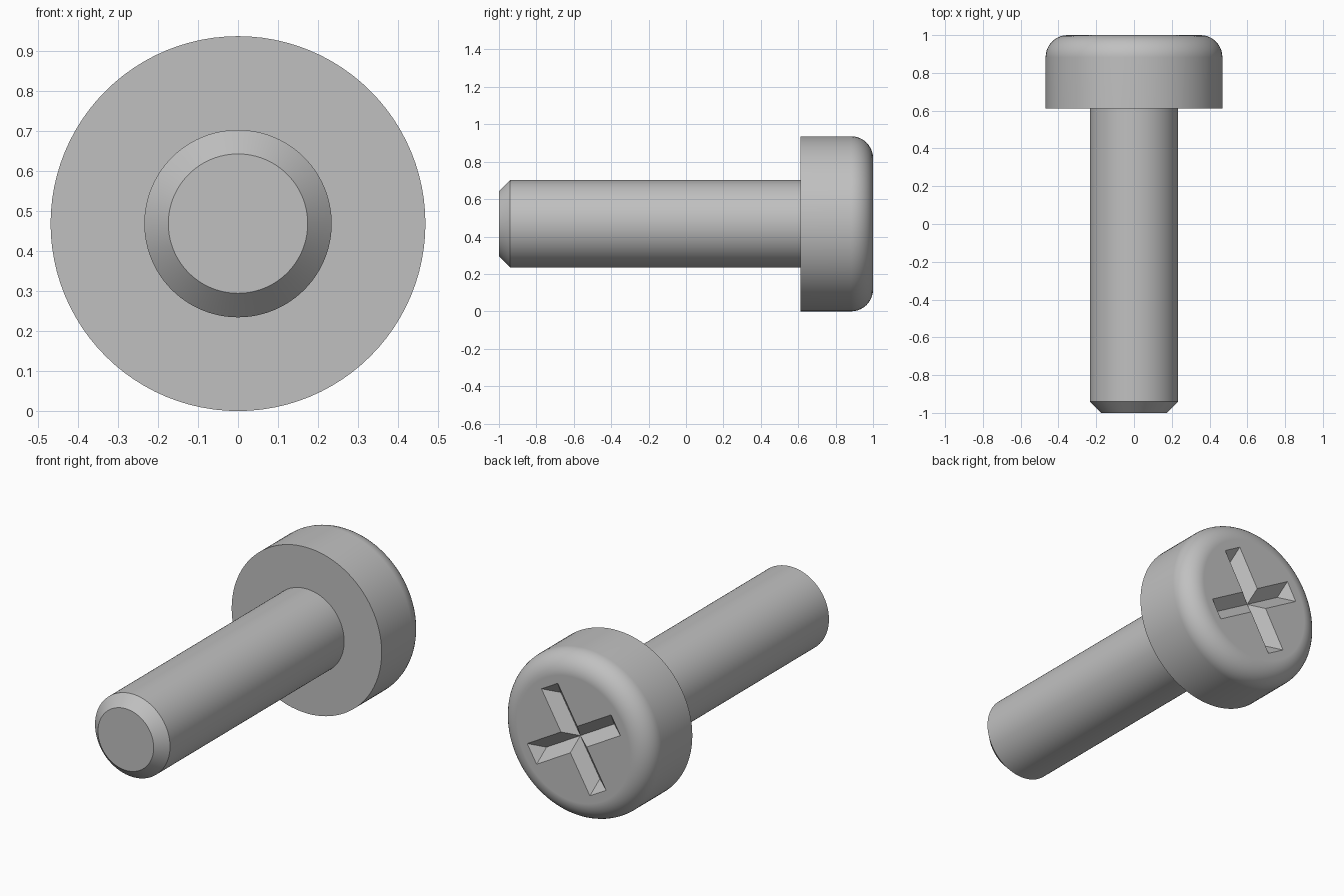
import bpy, bmesh
from math import pi, sin, cos, radians
from mathutils import Matrix, Vector

if "Cube" in bpy.data.objects:
    bpy.data.objects.remove(bpy.data.objects["Cube"], do_unlink=True)

R = 0.468            # head radius, also the height of the axis
SHAFT = R / 2        # shaft radius
FILLET = R / 4       # rounding of the head rim
UNDER = 0.612        # underside of the head along y
SLOT = 0.0585        # half width and depth of the recess
ARM = 0.302          # half length of a recess arm

steel = bpy.data.materials.new("steel grey")
steel.use_nodes = True
grey = (0.53, 0.53, 0.53, 1)
steel.diffuse_color = grey
steel.node_tree.nodes["Principled BSDF"].inputs["Base Color"].default_value = grey


def add_object(name, bm):
    bmesh.ops.recalc_face_normals(bm, faces=bm.faces)
    mesh = bpy.data.meshes.new(name)
    bm.to_mesh(mesh)
    bm.free()
    mesh.materials.append(steel)
    obj = bpy.data.objects.new(name, mesh)
    obj.location.z = R
    bpy.context.collection.objects.link(obj)
    return obj


def turned(name, profile, steps=96):
    """Revolve (radius, y) points around the y axis and cap both ends."""
    bm = bmesh.new()
    verts = [bm.verts.new((r, y, 0)) for r, y in profile]
    edges = [bm.edges.new(pair) for pair in zip(verts, verts[1:])]
    bmesh.ops.spin(bm, geom=verts + edges, cent=(0, 0, 0), axis=(0, 1, 0),
                   angle=2 * pi, steps=steps)
    bmesh.ops.remove_doubles(bm, verts=bm.verts, dist=0.0001)
    bmesh.ops.holes_fill(bm, edges=[e for e in bm.edges if e.is_boundary], sides=0)
    return add_object(name, bm)


def recess_cutter(name, turn):
    """V-shaped groove with sloped ends, lying on the top of the head."""
    rise = 0.05
    bm = bmesh.new()
    for sx in (-1, 1):
        bm.verts.new((sx * (ARM - SLOT), 1 - SLOT, 0))
        for sz in (-1, 1):
            bm.verts.new((sx * (ARM + rise), 1 + rise, sz * (SLOT + rise)))
    bmesh.ops.convex_hull(bm, input=bm.verts)
    bmesh.ops.rotate(bm, verts=bm.verts, cent=Vector(),
                     matrix=Matrix.Rotation(radians(turn), 3, "Y"))
    cutter = add_object(name, bm)
    cutter.hide_render = True
    return cutter


# Shaft with a chamfered tip
shaft = turned("shaft", [(SHAFT - 0.06, -1), (SHAFT, -0.94), (SHAFT, UNDER + 0.03)])

# Head with a rounded rim
rim = [(R - FILLET + FILLET * cos(i * pi / 20), 1 - FILLET + FILLET * sin(i * pi / 20))
       for i in range(11)]
head = turned("head", [(R, UNDER)] + rim)

# Cross recess
for turn in (30, 120):
    cutter = recess_cutter("recess_cutter", turn)
    mod = head.modifiers.new("recess", "BOOLEAN")
    mod.operation = "DIFFERENCE"
    mod.solver = "EXACT"
    mod.object = cutter
    bpy.context.view_layer.objects.active = head
    bpy.ops.object.modifier_apply(modifier=mod.name)
    bpy.data.objects.remove(cutter, do_unlink=True)

# Smooth shading with crisp edges
for obj in (shaft, head):
    bpy.ops.object.select_all(action="DESELECT")
    obj.select_set(True)
    bpy.context.view_layer.objects.active = obj
    bpy.ops.object.shade_smooth_by_angle(angle=radians(30))
    weighted = obj.modifiers.new("weighted normals", "WEIGHTED_NORMAL")
    weighted.keep_sharp = True
